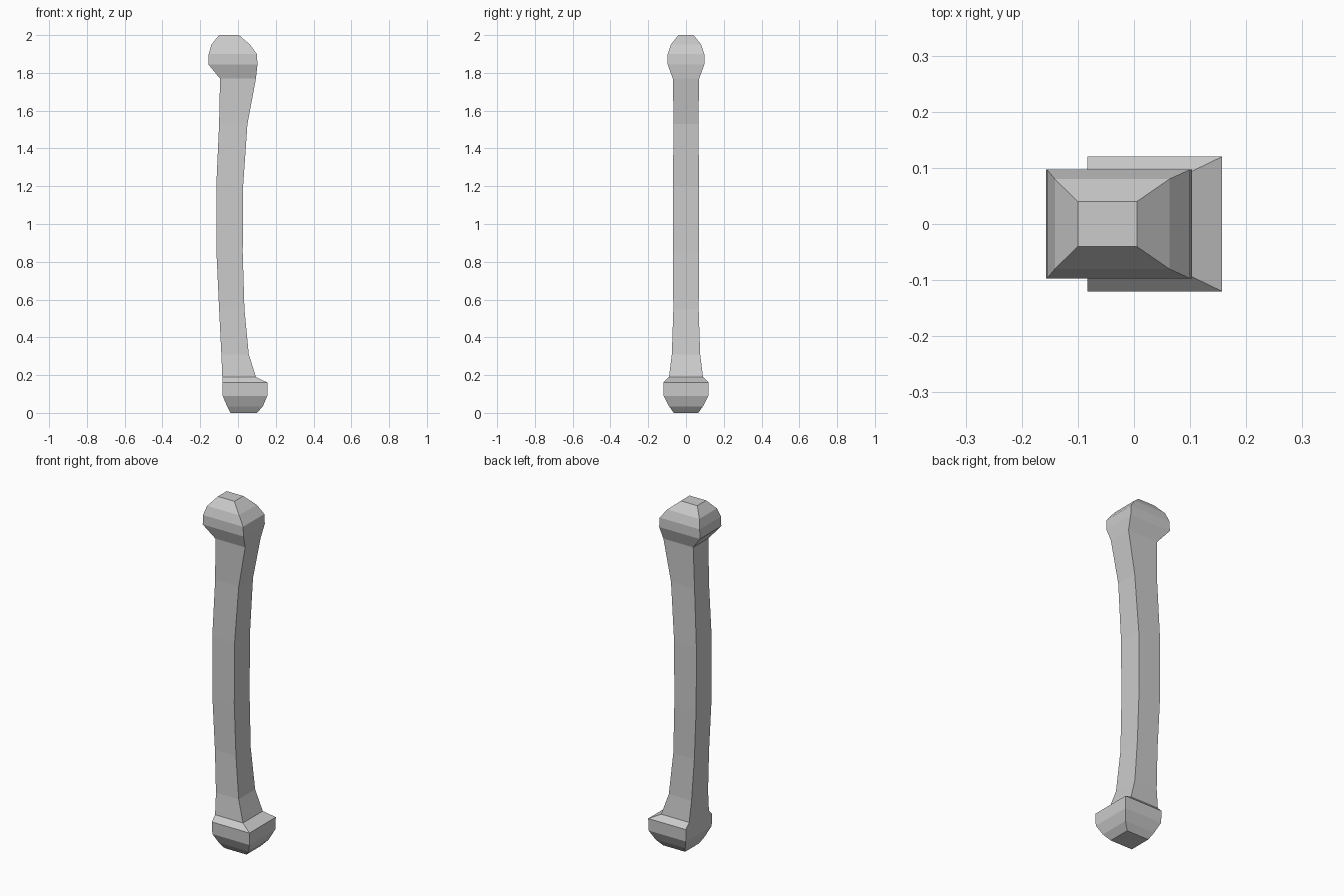
import bpy, bmesh

# Rectangular cross-sections of the bone: height, left x, right x, half depth
SECTIONS = [
    # lower knuckle
    (0.00, -0.04, 0.10, 0.065),
    (0.035, -0.058, 0.132, 0.09),
    (0.09, -0.081, 0.155, 0.118),
    (0.16, -0.083, 0.157, 0.12),
    # curved shaft
    (0.19, -0.083, 0.095, 0.09),
    (0.31, -0.088, 0.057, 0.075),
    (0.55, -0.10, 0.034, 0.067),
    (0.85, -0.114, 0.025, 0.07),
    (1.20, -0.115, 0.027, 0.07),
    (1.53, -0.10, 0.05, 0.065),
    (1.77, -0.095, 0.095, 0.07),
    # upper knuckle
    (1.845, -0.157, 0.103, 0.097),
    (1.90, -0.155, 0.10, 0.097),
    (1.95, -0.141, 0.063, 0.08),
    (2.00, -0.10, 0.005, 0.04),
]


def loft(name, sections):
    bm = bmesh.new()
    rings = [[bm.verts.new(p) for p in
              ((x0, -d, z), (x1, -d, z), (x1, d, z), (x0, d, z))]
             for z, x0, x1, d in sections]
    for low, high in zip(rings, rings[1:]):
        for i in range(4):
            j = (i + 1) % 4
            bm.faces.new((low[i], low[j], high[j], high[i]))
    bm.faces.new(rings[0][::-1])
    bm.faces.new(rings[-1])
    bmesh.ops.recalc_face_normals(bm, faces=bm.faces)
    mesh = bpy.data.meshes.new(name)
    bm.to_mesh(mesh)
    bm.free()
    obj = bpy.data.objects.new(name, mesh)
    bpy.context.collection.objects.link(obj)
    return obj


# Whole bone as one continuous low-poly loft
loft("bone", SECTIONS)
